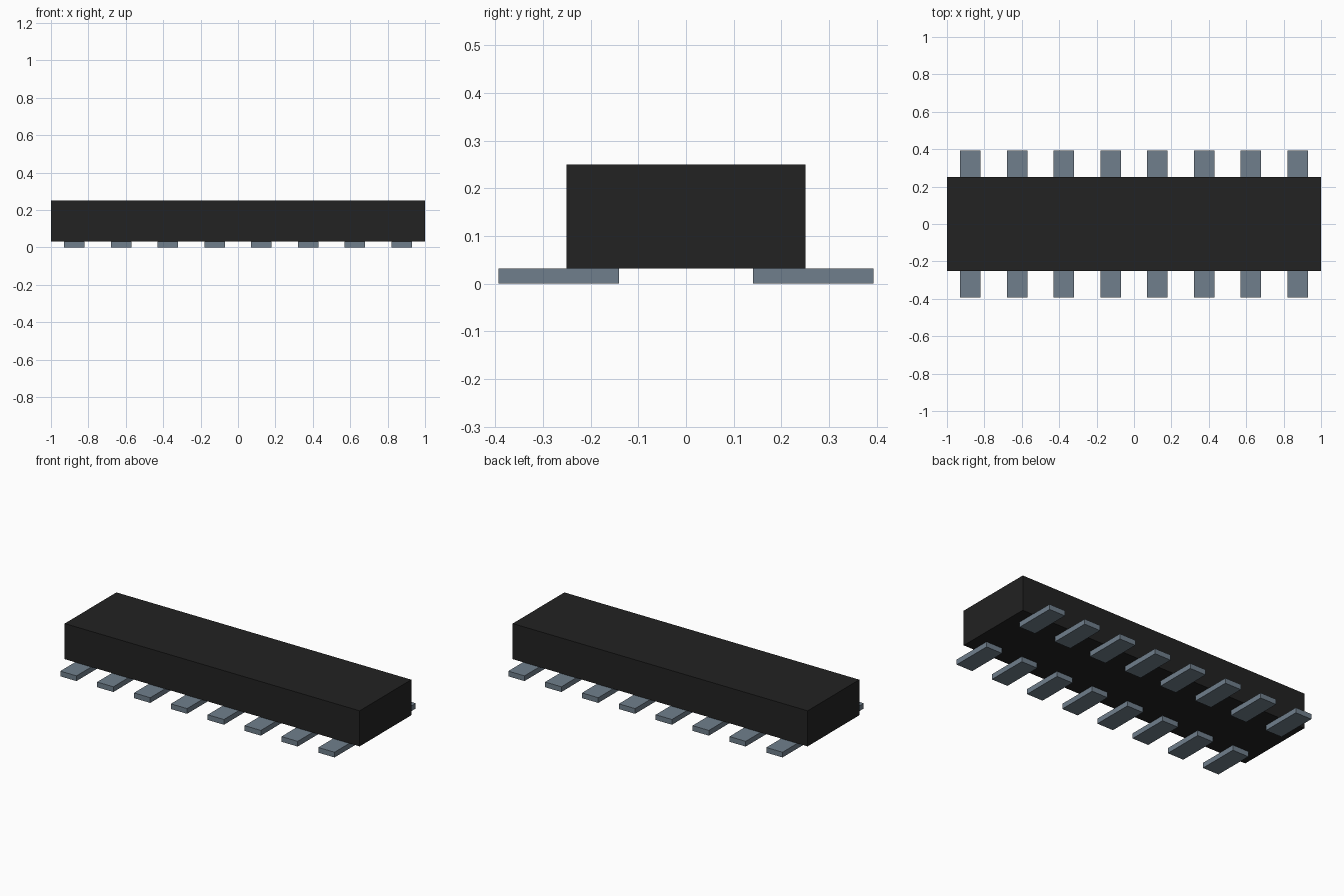
import bpy
import bmesh
from mathutils import Matrix

cube = bpy.data.objects.get("Cube")
if cube:
    bpy.data.objects.remove(cube, do_unlink=True)


def make_material(name, rgb):
    mat = bpy.data.materials.new(name)
    mat.use_nodes = True
    color = (*rgb, 1.0)
    mat.diffuse_color = color
    mat.node_tree.nodes["Principled BSDF"].inputs["Base Color"].default_value = color
    return mat


def make_box(name, low, high, mat):
    """Axis-aligned box between two corners, with its origin at its centre."""
    size = [h - l for l, h in zip(low, high)]
    bm = bmesh.new()
    bmesh.ops.create_cube(bm, size=1.0, matrix=Matrix.Diagonal((*size, 1.0)))
    mesh = bpy.data.meshes.new(name)
    bm.to_mesh(mesh)
    bm.free()
    mesh.materials.append(mat)
    obj = bpy.data.objects.new(name, mesh)
    obj.location = [(l + h) / 2 for l, h in zip(low, high)]
    bpy.context.collection.objects.link(obj)
    return obj


black = make_material("black plastic", (0.016, 0.016, 0.016))
grey = make_material("slate grey metal", (0.162, 0.212, 0.262))

PIN_HEIGHT = 0.032
PIN_WIDTH = 0.11
PIN_INNER, PIN_OUTER = 0.14, 0.393
PIN_COUNT, PIN_PITCH = 8, 0.25

# Housing resting on the pins
make_box("housing", (-1.0, -0.25, PIN_HEIGHT), (1.0, 0.25, 0.25), black)

# Two mirrored rows of flat pins
for row, side in (("front", -1), ("back", 1)):
    y0, y1 = sorted((side * PIN_INNER, side * PIN_OUTER))
    for i in range(PIN_COUNT):
        x = (i - (PIN_COUNT - 1) / 2) * PIN_PITCH
        make_box(f"{row}_pin_{i + 1}", (x - PIN_WIDTH / 2, y0, 0.0),
                 (x + PIN_WIDTH / 2, y1, PIN_HEIGHT), grey)
